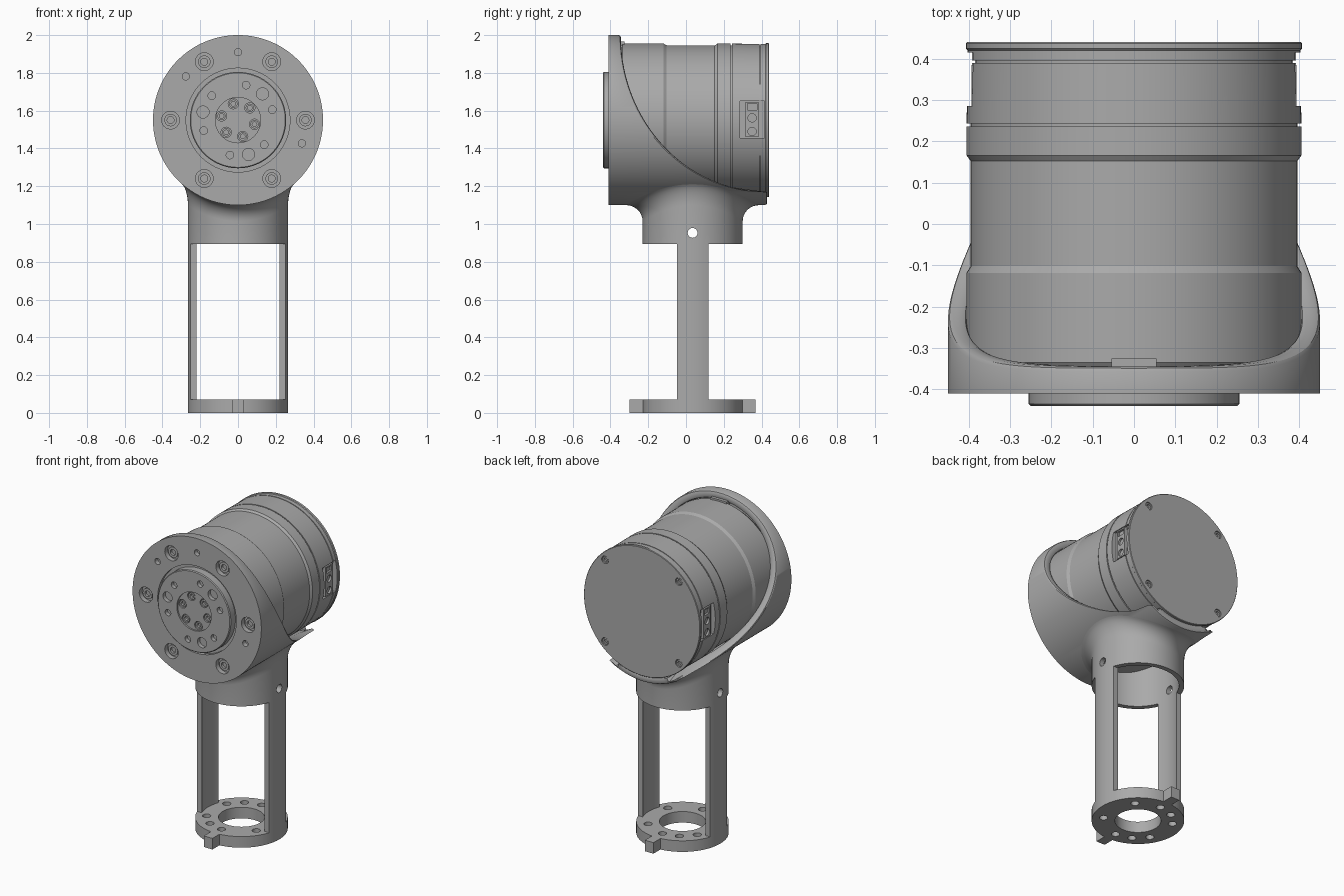
import bpy, bmesh
from math import sin, cos, pi, sqrt, radians
from mathutils import Vector

if "Cube" in bpy.data.objects:
    bpy.data.objects.remove(bpy.data.objects["Cube"])

CZ, CY = 1.55, 0.035          # head axis height, stand axis depth
R_COLLAR, R_TUBE, R_BORE = 0.45, 0.265, 0.235

grey = bpy.data.materials.new("machined grey")
grey.use_nodes = True
grey.diffuse_color = (0.4, 0.4, 0.4, 1)
grey.node_tree.nodes["Principled BSDF"].inputs["Base Color"].default_value = (0.4, 0.4, 0.4, 1)


def polar(axis, r, a, d, c=(0, 0)):
    """Point at radius r, angle a, distance d along the axis; c is the centre."""
    u, v = c[0] + r * cos(a), c[1] + r * sin(a)
    return Vector({"x": (d, u, v), "y": (u, d, v), "z": (u, v, d)}[axis])


def loft(bm, rings, closed=False):
    """Skin closed rings of points, then cap the ends or join them up."""
    rows = [[bm.verts.new(p) for p in ring] for ring in rings]
    n = len(rows[0])
    for a, b in zip(rows, rows[1:] + (rows[:1] if closed else [])):
        for i in range(n):
            bm.faces.new((a[i], a[(i + 1) % n], b[(i + 1) % n], b[i]))
    if not closed:
        bm.faces.new(rows[0])
        bm.faces.new(rows[-1])


def lathe(bm, axis, c, profile, n=96, closed=False):
    loft(bm, [[polar(axis, r, 2 * pi * i / n, d, c) for i in range(n)]
              for d, r in profile], closed)


def box(bm, lo, hi):
    loft(bm, [[(x, y, z) for x, y in ((lo[0], lo[1]), (hi[0], lo[1]), (hi[0], hi[1]), (lo[0], hi[1]))]
              for z in (lo[2], hi[2])])


def finish(bm, name):
    bmesh.ops.recalc_face_normals(bm, faces=bm.faces)
    me = bpy.data.meshes.new(name)
    bm.to_mesh(me)
    bm.free()
    me.materials.append(grey)
    me.shade_smooth()
    me.set_sharp_from_angle(angle=radians(28))
    ob = bpy.data.objects.new(name, me)
    bpy.context.collection.objects.link(ob)
    return ob


def cut(ob, bm):
    """Subtract the cutter bmesh from the object for good."""
    tool = finish(bm, "cutter")
    tool.hide_render = True
    mod = ob.modifiers.new("cut", "BOOLEAN")
    mod.object, mod.operation, mod.solver = tool, "DIFFERENCE", "EXACT"
    me = bpy.data.meshes.new_from_object(ob.evaluated_get(bpy.context.evaluated_depsgraph_get()))
    ob.modifiers.clear()
    ob.data = me
    me.shade_smooth()
    me.set_sharp_from_angle(angle=radians(28))
    bpy.data.objects.remove(tool)


def head_spots(r, start, count, step):
    """Centres (x, z) spread around the head axis."""
    return [(r * cos(radians(start + k * step)), CZ + r * sin(radians(start + k * step)))
            for k in range(count)]


def drill(bm, axis, spots, r, d0, d1, n=24):
    for c in spots:
        lathe(bm, axis, c, [(d0, r), (d1, r)], n)


def screws(name, spots, r, front, back):
    """Socket head screws facing along y, all in one object."""
    bm = bmesh.new()
    s = 1 if back > front else -1
    for c in spots:
        lathe(bm, "y", c, [(back, r), (front, r), (front, r * .55), (front + s * .015, r * .55)], 24)
    return finish(bm, name)


# Collar: round front plate whose wall sweeps back along an elliptical rim
def rim(z):
    k = (2 - z) / 0.83
    return 0.43 - 0.775 * sqrt(1 - k * k) if k < 1 else 0.43


def collar_ring(r, back=0.0, y=None):
    n = 256
    ring = []
    for i in range(n):
        p = polar("y", r, 2 * pi * i / n, 0, (0, CZ))
        p.y = rim(p.z) - back if y is None else y
        ring.append(p)
    return ring


bm = bmesh.new()
loft(bm, [collar_ring(R_COLLAR, y=-0.41), collar_ring(R_COLLAR, 0.012), collar_ring(0.446, 0.004),
          collar_ring(0.438), collar_ring(0.416), collar_ring(0.408, 0.004),
          collar_ring(0.404, 0.012), collar_ring(0.404, y=-0.365)])
collar = finish(bm, "collar")
bolt_spots = head_spots(0.357, 0, 6, 60)
bm = bmesh.new()
drill(bm, "y", [(0, CZ)], 0.275, -0.5, -0.39, 96)
drill(bm, "y", bolt_spots, 0.047, -0.5, -0.38)
drill(bm, "y", head_spots(0.36, 140, 1, 0) + head_spots(0.36, 90, 1, 0) + head_spots(0.36, -20, 1, 0),
      0.019, -0.5, -0.38)
cut(collar, bm)
screws("collar_bolts", bolt_spots, 0.033, -0.395, -0.375)

# Output flange with its bolt pattern
bm = bmesh.new()
lathe(bm, "y", (0, CZ), [(-0.38, 0.255), (-0.435, 0.255), (-0.44, 0.25)])
flange = finish(bm, "output_flange")
bm = bmesh.new()
drill(bm, "y", [(0, CZ)], 0.12, -0.5, -0.43, 64)
drill(bm, "y", head_spots(0.19, 47, 3, 120), 0.032, -0.5, -0.415)
drill(bm, "y", head_spots(0.19, 17, 6, 60), 0.02, -0.5, -0.415)
cut(flange, bm)
hub_spots = head_spots(0.09, 46, 6, 60)
bm = bmesh.new()
drill(bm, "y", hub_spots, 0.027, -0.5, -0.41)
cut(flange, bm)
screws("hub_bolts", hub_spots, 0.022, -0.427, -0.405)

# Motor body: stepped barrel with two grooves and a rear cover
bm = bmesh.new()
lathe(bm, "y", (0, CZ), [
    (-0.368, 0.38), (-0.335, 0.405), (-0.118, 0.405), (-0.102, 0.395), (0.152, 0.395), (0.166, 0.405),
    (0.236, 0.405), (0.236, 0.395), (0.243, 0.395), (0.243, 0.405), (0.39, 0.403), (0.39, 0.396),
    (0.395, 0.396), (0.395, 0.403), (0.42, 0.403), (0.424, 0.407), (0.437, 0.407), (0.44, 0.404)], 128)
motor = finish(bm, "motor_body")
cover_spots = head_spots(0.365, 45, 4, 90)
bm = bmesh.new()
drill(bm, "y", cover_spots, 0.024, 0.425, 0.5)
for s in (-1, 1):
    xs = sorted((s * 0.375, s * 0.5))
    box(bm, (xs[0], 0.285, 1.455), (xs[1], 0.415, 1.652))
cut(motor, bm)
screws("cover_screws", cover_spots, 0.02, 0.436, 0.42)

# Side connector blocks seated in the barrel recesses
for s, side in ((1, "left"), (-1, "right")):
    bm = bmesh.new()
    xs = sorted((s * 0.36, s * 0.393))
    box(bm, (xs[0], 0.315, 1.46), (xs[1], 0.385, 1.646))
    block = finish(bm, side + "_connector")
    bm = bmesh.new()
    xs = sorted((s * 0.38, s * 0.45))
    drill(bm, "x", [(0.35, 1.49), (0.35, 1.562)], 0.022, *xs)
    box(bm, (xs[0], 0.325, 1.604), (xs[1], 0.375, 1.637))
    cut(block, bm)

# Small key tab behind the front plate
bm = bmesh.new()
box(bm, (-0.055, -0.36, 1.94), (0.055, -0.325, 1.965))
finish(bm, "key_tab")


# Stand tube: two legs and a neck filleted into the collar
def under(x):
    return CZ - sqrt(R_COLLAR ** 2 - x * x)


def neck_ring(t, n=128):
    ring = []
    for i in range(n):
        a = 2 * pi * i / n
        r = R_TUBE + 0.088 * (1 - 0.65 * cos(a) ** 2) * (1 - cos(t))
        p = polar("z", r, a, 0, (0, CY))
        p.z = under(p.x) - 0.085 * (1 - sin(t))
        ring.append(p)
    return ring


def flat_ring(r, z, n=128):
    return [polar("z", r, 2 * pi * i / n, z, (0, CY)) for i in range(n)]


bm = bmesh.new()
loft(bm, [flat_ring(R_TUBE, 0.07), flat_ring(R_TUBE, 0.89)]
     + [neck_ring(k * pi / 16) for k in range(9)]
     + [flat_ring(R_BORE, 1.2), flat_ring(R_BORE, 0.07)], closed=True)
stand = finish(bm, "stand_tube")
bm = bmesh.new()
box(bm, (-0.4, CY + 0.083, 0.05), (0.4, CY + 0.4, 0.893))
box(bm, (-0.4, CY - 0.4, 0.05), (0.4, CY - 0.083, 0.893))
drill(bm, "x", [(CY, 0.953)], 0.026, -0.4, 0.4)
cut(stand, bm)

# Base ring with bolt holes and two locating tabs
bm = bmesh.new()
lathe(bm, "z", (0, CY), [(0, R_TUBE), (0.07, R_TUBE), (0.07, 0.132), (0, 0.132)], 128, True)
base = finish(bm, "base_ring")
bm = bmesh.new()
spots = [(0.2 * cos(radians(a)), CY + 0.2 * sin(radians(a))) for a in (45, 90, 120, 150, 210, 240, 270, 330)]
drill(bm, "z", spots, 0.024, -0.1, 0.2)
cut(base, bm)
for s, side in ((-1, "front"), (1, "rear")):
    bm = bmesh.new()
    ys = sorted((CY + s * 0.25, CY + s * 0.333))
    box(bm, (-0.03, ys[0], 0), (0.03, ys[1], 0.07))
    finish(bm, side + "_base_tab")
